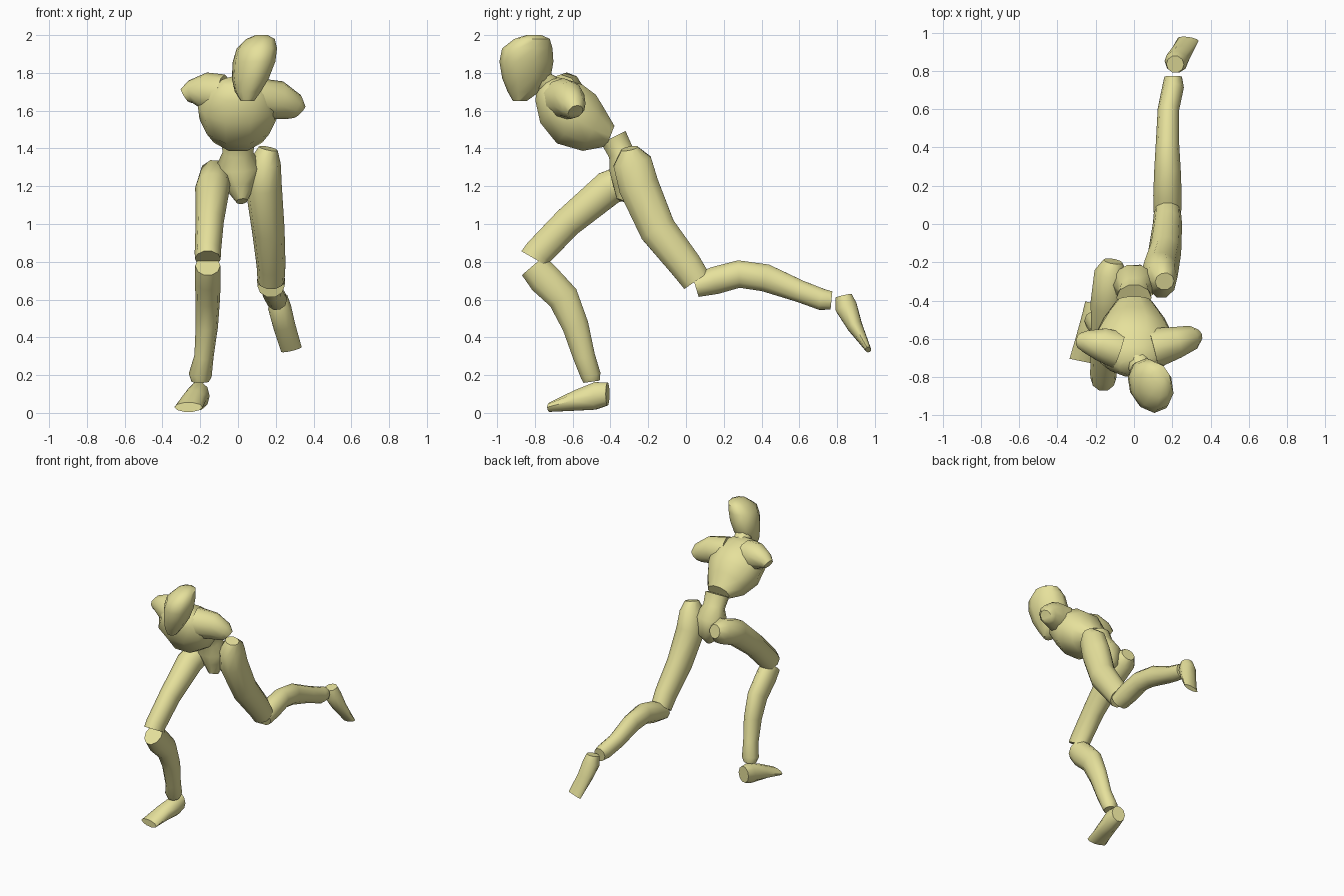
import bpy, bmesh, math
from mathutils import Vector

SIDES = 10
mat = bpy.data.materials.new("pale_yellow")
mat.diffuse_color = (0.79, 0.75, 0.33, 1)


def loft(name, stations, side=(1, 0, 0), axis=None):
    """Skin elliptical rings (x, y, z, half width along side, half depth)."""
    bm = bmesh.new()
    pts = [Vector(s[:3]) for s in stations]
    rings = []
    for i, s in enumerate(stations):
        t = Vector(axis) if axis else pts[min(i + 1, len(pts) - 1)] - pts[max(i - 1, 0)]
        t.normalize()
        u = Vector(side)
        u = (u - t * u.dot(t)).normalized()
        v = t.cross(u)
        ring = []
        for k in range(SIDES):
            w = 2 * math.pi * k / SIDES
            ring.append(bm.verts.new(pts[i] + u * s[3] * 1.02 * math.cos(w) + v * s[4] * 1.02 * math.sin(w)))
        rings.append(ring)
    for r0, r1 in zip(rings, rings[1:]):
        for k in range(SIDES):
            j = (k + 1) % SIDES
            bm.faces.new((r0[k], r0[j], r1[j], r1[k]))
    bm.faces.new(rings[0][::-1])
    bm.faces.new(rings[-1])
    bmesh.ops.recalc_face_normals(bm, faces=bm.faces)
    me = bpy.data.meshes.new(name)
    bm.to_mesh(me)
    bm.free()
    me.materials.append(mat)
    ob = bpy.data.objects.new(name, me)
    bpy.context.collection.objects.link(ob)
    bpy.ops.object.select_all(action='DESELECT')
    ob.select_set(True)
    bpy.context.view_layer.objects.active = ob
    bpy.ops.object.shade_smooth_by_angle(angle=math.radians(50))
    return ob


# Head, turned a little to one side, and neck
loft("head", [
    (.05, -.88, 1.65, .035, .035), (.052, -.86, 1.70, .065, .085),
    (.065, -.845, 1.77, .09, .13), (.085, -.845, 1.86, .105, .145),
    (.10, -.84, 1.93, .10, .135), (.12, -.815, 1.98, .07, .095),
    (.125, -.805, 2.0, .03, .04)], side=(.93, .37, 0), axis=(0, 0, 1))
loft("neck", [(.01, -.69, 1.70, .07, .07), (.04, -.76, 1.755, .06, .06),
              (.07, -.83, 1.80, .06, .06)])

# Chest with shoulder stubs
loft("chest", [
    (0, -.40, 1.465, .09, .06), (0, -.49, 1.50, .155, .13),
    (0, -.58, 1.555, .20, .17), (0, -.66, 1.637, .21, .155),
    (0, -.72, 1.71, .15, .10), (0, -.75, 1.755, .08, .05)])
loft("left_shoulder", [
    (.10, -.65, 1.66, .11, .11), (.22, -.62, 1.655, .10, .085),
    (.30, -.595, 1.62, .07, .065), (.325, -.585, 1.595, .045, .04)], side=(0, 0, 1))
loft("right_shoulder", [
    (-.08, -.66, 1.69, .10, .10), (-.17, -.63, 1.70, .10, .09),
    (-.25, -.615, 1.70, .06, .06), (-.282, -.61, 1.68, .04, .04)], side=(0, 0, 1))

# Waist and pelvis
loft("pelvis", [
    (0, -.385, 1.46, .09, .075), (0, -.345, 1.38, .08, .07),
    (0, -.31, 1.30, .12, .10), (.01, -.30, 1.20, .08, .09),
    (.02, -.33, 1.12, .03, .04)])

# Trailing leg
loft("trailing_thigh", [
    (.16, -.30, 1.40, .05, .045), (.145, -.285, 1.33, .08, .105),
    (.135, -.25, 1.20, .095, .11), (.16, -.15, .97, .085, .10),
    (.175, 0, .78, .075, .088), (.175, .055, .70, .07, .08)])
loft("trailing_shin", [
    (.175, .05, .67, .07, .06), (.175, .15, .70, .073, .075),
    (.175, .28, .735, .068, .075), (.175, .42, .715, .06, .075),
    (.18, .60, .645, .055, .06), (.205, .72, .60, .055, .058),
    (.205, .77, .595, .045, .05)])
loft("trailing_foot", [
    (.215, .835, .62, .045, .045), (.22, .848, .56, .06, .06),
    (.245, .893, .46, .058, .042), (.283, .965, .335, .055, .015)])

# Leading leg
loft("leading_thigh", [
    (-.11, -.195, 1.27, .05, .05), (-.12, -.25, 1.255, .085, .09),
    (-.135, -.41, 1.19, .09, .095), (-.15, -.625, 1.01, .073, .082),
    (-.16, -.78, .85, .068, .08), (-.16, -.80, .815, .067, .085)])
loft("leading_shin", [
    (-.16, -.81, .78, .065, .08), (-.16, -.75, .71, .067, .09),
    (-.16, -.65, .61, .064, .085), (-.165, -.585, .46, .058, .072),
    (-.18, -.54, .30, .05, .06), (-.20, -.505, .20, .06, .055),
    (-.20, -.50, .165, .045, .045)])
loft("leading_foot", [
    (-.205, -.415, .10, .05, .062), (-.21, -.48, .09, .06, .075),
    (-.235, -.59, .065, .065, .055), (-.262, -.72, .03, .075, .025)],
    side=(.97, -.2, 0), axis=(-.2, -.97, 0))
